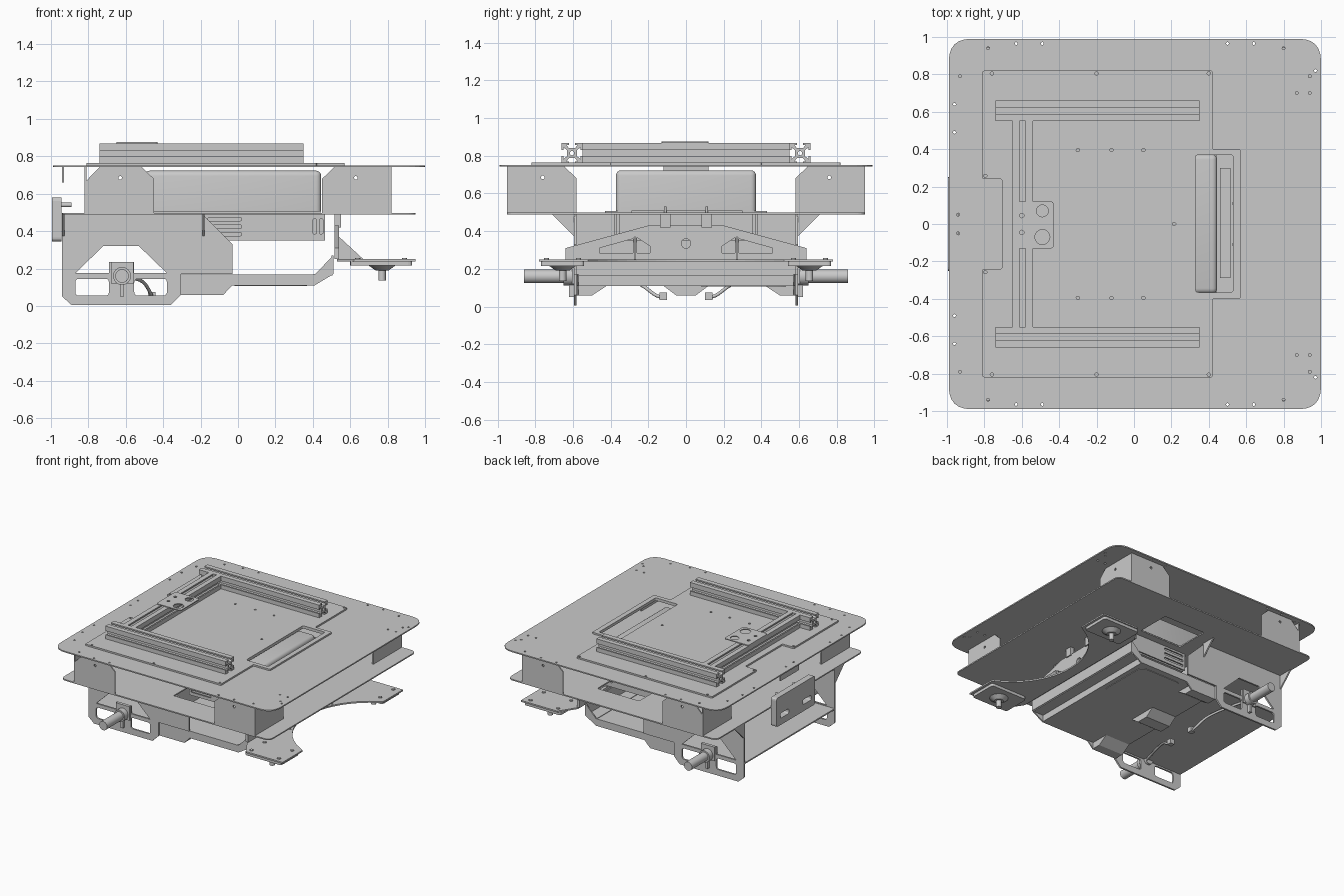
import bpy, bmesh, math
from mathutils import Vector, Matrix

cube = bpy.data.objects.get("Cube")
if cube:
    bpy.data.objects.remove(cube, do_unlink=True)

grey = bpy.data.materials.new("machined_grey")
grey.use_nodes = True
grey.diffuse_color = (0.59, 0.59, 0.59, 1)
grey.node_tree.nodes["Principled BSDF"].inputs["Base Color"].default_value = grey.diffuse_color


def finish(name, bm, smooth=False):
    bmesh.ops.recalc_face_normals(bm, faces=bm.faces)
    mesh = bpy.data.meshes.new(name)
    bm.to_mesh(mesh)
    bm.free()
    mesh.materials.append(grey)
    ob = bpy.data.objects.new(name, mesh)
    bpy.context.collection.objects.link(ob)
    if smooth:
        bpy.ops.object.select_all(action='DESELECT')
        ob.select_set(True)
        bpy.context.view_layer.objects.active = ob
        bpy.ops.object.shade_smooth_by_angle()


def place(axis, u, v, w):
    return {'x': Vector((w, u, v)), 'y': Vector((u, w, v)), 'z': Vector((u, v, w))}[axis]


def plate(name, outline, holes, axis, start, thick):
    """Sheet cut from an outline with holes, extruded along an axis."""
    bm = bmesh.new()
    for loop in [outline] + list(holes):
        vs = [bm.verts.new(place(axis, u, v, start)) for u, v in loop]
        for i, vert in enumerate(vs):
            bm.edges.new((vert, vs[i - 1]))
    bmesh.ops.triangle_fill(bm, use_beauty=True, edges=bm.edges[:])
    ext = bmesh.ops.extrude_face_region(bm, geom=bm.faces[:])
    moved = [g for g in ext['geom'] if isinstance(g, bmesh.types.BMVert)]
    bmesh.ops.translate(bm, verts=moved, vec=place(axis, 0, 0, thick))
    finish(name, bm)


def rect(u0, u1, v0, v1):
    return [(u0, v0), (u1, v0), (u1, v1), (u0, v1)]


def rounded(points, r, steps=6):
    out = []
    for i, p in enumerate(points):
        p, a, b = Vector(p), Vector(points[i - 1]), Vector(points[(i + 1) % len(points)])
        a, b = p + (a - p).normalized() * r, p + (b - p).normalized() * r
        for k in range(steps + 1):
            t = k / steps
            out.append(tuple(a * (1 - t) ** 2 + p * 2 * t * (1 - t) + b * t * t))
    return out


def circle(u, v, r, n=16):
    return [(u + r * math.cos(i * math.tau / n), v + r * math.sin(i * math.tau / n)) for i in range(n)]


def box(name, x0, x1, y0, y1, z0, z1, bevel=0):
    bm = bmesh.new()
    size = Matrix.Diagonal((x1 - x0, y1 - y0, z1 - z0, 1))
    mid = Matrix.Translation(((x0 + x1) / 2, (y0 + y1) / 2, (z0 + z1) / 2))
    bmesh.ops.create_cube(bm, size=1, matrix=mid @ size)
    if bevel:
        upper = [e for e in bm.edges if max(v.co.z for v in e.verts) > (z0 + z1) / 2]
        bmesh.ops.bevel(bm, geom=upper, offset=bevel, segments=4, profile=0.5, affect='EDGES')
    finish(name, bm, bool(bevel))


def rod(name, axis, u, v, w0, w1, r0, r1=None):
    bm = bmesh.new()
    rings = [[bm.verts.new(place(axis, a, b, w)) for a, b in circle(u, v, r, 24)]
             for w, r in ((w0, r0), (w1, r1 or r0))]
    for ring in rings:
        bm.faces.new(ring)
    for i in range(24):
        bm.faces.new((rings[0][i - 1], rings[0][i], rings[1][i], rings[1][i - 1]))
    finish(name, bm, True)


# Deck plates
slot = rounded(rect(0.33, 0.53, -0.365, 0.37), 0.015)
bolts = [(x, s * y) for s in (1, -1) for x, y in
         ((-0.78, 0.94), (-0.63, 0.965), (-0.49, 0.965), (0.5, 0.965), (0.64, 0.965), (0.8, 0.94),
          (0.87, 0.7), (0.94, 0.7), (0.94, 0.79), (0.97, 0.82), (-0.93, 0.79), (-0.96, 0.64),
          (-0.96, 0.49), (-0.94, 0.05))]
plate("top_deck", rounded(rect(-0.99, 1, -0.99, 0.99), 0.12),
      [slot] + [circle(x, y, 0.008, 8) for x, y in bolts], 'z', 0.742, 0.01)
outline = [(-0.81, -0.82), (0.42, -0.82), (0.42, -0.4), (0.57, -0.4), (0.57, 0.4), (0.42, 0.4),
           (0.42, 0.82), (-0.81, 0.82), (-0.81, 0.24), (-0.705, 0.24), (-0.705, -0.24), (-0.81, -0.24)]
screws = [(x, s * y) for s in (1, -1) for x, y in
          ((-0.76, 0.805), (-0.2, 0.805), (0.4, 0.805), (-0.3, 0.395), (-0.12, 0.395), (0.05, 0.395),
           (-0.795, 0.257))] + [(0.215, 0)]
plate("upper_mounting_plate", rounded(outline, 0.01, 3),
      [slot] + [circle(x, y, 0.009, 10) for x, y in screws], 'z', 0.752, 0.013)
windows = [rounded(rect(-0.08, 0.3, *sorted((s * 0.44, s * 0.72))), 0.01) for s in (1, -1)]
plate("lower_deck", rounded(rect(-0.94, 0.95, -0.95, 0.95), 0.05), windows, 'z', 0.488, 0.01)

# Slotted extrusion frame
side = [(-0.055, 0.055), (-0.016, 0.055), (-0.016, 0.044), (-0.03, 0.044), (-0.016, 0.026),
        (0.016, 0.026), (0.03, 0.044), (0.016, 0.044), (0.016, 0.055)]


def extrusion(name, axis, u, w0, w1):
    profile = []
    for k in range(4):
        for a, b in side:
            for _ in range(k):
                a, b = b, -a
            profile.append((u + a, 0.814 + b))
    plate(name, profile, [circle(u, 0.814, 0.012, 12)], axis, w0, w1 - w0)


for s in (1, -1):
    extrusion("long_rail", 'x', s * 0.605, -0.74, 0.35)
extrusion("cross_rail", 'y', -0.595, -0.55, 0.55)
plate("sensor_plate", rounded(rect(-0.65, -0.43, -0.13, 0.12), 0.015),
      [circle(-0.49, -0.07, 0.04), circle(-0.49, 0.07, 0.032), circle(-0.6, 0.045, 0.012),
       circle(-0.6, -0.045, 0.012)], 'z', 0.869, 0.007)

# Corner brackets between the decks
for sx in (1, -1):
    for sy in (1, -1):
        for axis, edge, face in (('y', sx * 0.82, sy * 0.945), ('x', sy * 0.95, sx * 0.815)):
            d = math.copysign(1, edge)
            end = edge - d * 0.37
            shape = [(edge, 0.498), (edge, 0.742), (end + d * 0.065, 0.742), (end, 0.68), (end, 0.498)]
            if edge == -0.82:
                shape[1:2] = [(edge, 0.66), (-0.74, 0.742)]
            plate("corner_bracket", shape, [circle(edge - d * 0.19, 0.685, 0.01, 10)], axis, face - 0.005, 0.01)
box("deck_flange", -0.94, -0.93, -0.12, 0.12, 0.66, 0.742)

# Battery and its hanging tray
box("battery", -0.5, 0.445, -0.372, 0.372, 0.505, 0.723, 0.028)
box("battery_base", -0.52, 0.44, -0.43, 0.43, 0.498, 0.507)
box("battery_stop", 0.46, 0.515, -0.29, 0.3, 0.498, 0.51)
vents = [rounded(rect(-0.16, 0.02, z, z + 0.018), 0.008, 3) for z in (0.375, 0.415, 0.455)]
vents += [rounded(rect(x, x + 0.02, 0.385, 0.465), 0.009, 3) for x in (0.4, 0.435)]
for s in (1, -1):
    plate("tray_side", rect(-0.18, 0.465, 0.35, 0.49), vents, 'y', s * 0.375 - 0.005, 0.01)
box("tray_core", -0.18, 0.465, -0.355, 0.355, 0.35, 0.488)

# Drive frame with its axles
frame = [(-0.94, 0.49), (-0.94, 0.05), (-0.89, 0.005), (-0.36, 0.005), (-0.305, 0.06),
         (-0.305, 0.17), (-0.03, 0.17), (-0.03, 0.33), (-0.19, 0.49)]
arch = [(-0.87, 0.175), (-0.72, 0.32), (-0.53, 0.32), (-0.38, 0.175), (-0.555, 0.175),
        (-0.555, 0.235), (-0.69, 0.235), (-0.69, 0.175)]
cuts = [arch] + [rounded(rect(a, b, 0.055, 0.145), 0.02, 3) for a, b in ((-0.87, -0.69), (-0.555, -0.38))]
beam_side = [(-0.305, 0.168), (-0.305, 0.058), (-0.08, 0.058), (-0.03, 0.11), (0.41, 0.11),
             (0.51, 0.17), (0.51, 0.27), (0.41, 0.168)]
for s in (1, -1):
    plate("drive_side_plate", frame, cuts, 'y', s * 0.587 - 0.007, 0.014)
    plate("pan_side", beam_side, [], 'y', s * 0.575 - 0.005, 0.01)
    rod("drive_axle", 'y', -0.62, 0.16, s * 0.56, s * 0.86, 0.036)
    rod("axle_collar", 'y', -0.62, 0.16, s * 0.59, s * 0.65, 0.048)
    box("axle_clamp", -0.68, -0.56, *sorted((s * 0.59, s * 0.605)), 0.12, 0.235)
    box("axle_key", -0.63, -0.61, *sorted((s * 0.595, s * 0.62)), 0.05, 0.12)
    for x in (-0.94, -0.19):
        gusset = [(s * 0.59, 0.49), (s * 0.71, 0.49), (s * 0.59, 0.37)]
        plate("side_gusset", gusset, [], 'x', x, 0.012)
    # Cables under the frame
    curve = bpy.data.curves.new("motor_cable", 'CURVE')
    curve.dimensions = '3D'
    curve.bevel_depth = 0.009
    line = curve.splines.new('NURBS')
    path = [(-0.6, 0.58, 0.15), (-0.52, 0.3, 0.15), (-0.48, 0.2, 0.1), (-0.46, 0.16, 0.05), (-0.46, 0.12, 0.05)]
    line.points.add(len(path) - 1)
    line.use_endpoint_u = True
    for pt, (x, y, z) in zip(line.points, path):
        pt.co = (x, s * y, z, 1)
    curve.materials.append(grey)
    bpy.context.collection.objects.link(bpy.data.objects.new("motor_cable", curve))
    box("cable_plug", -0.48, -0.44, s * 0.12 - 0.02, s * 0.12 + 0.02, 0.035, 0.075)

# Floor pan, its keels and the walls above it
box("floor_pan", -0.305, 0.41, -0.575, 0.575, 0.11, 0.168)
box("drive_floor", -0.94, -0.305, -0.585, 0.585, 0.157, 0.168)
box("cross_wall", -0.315, -0.305, -0.585, 0.585, 0.168, 0.49)
box("pan_front_wall", 0.5, 0.51, -0.575, 0.575, 0.17, 0.27)
box("pan_shelf", 0.4, 0.505, -0.575, 0.575, 0.163, 0.172)
plate("centre_keel", [(-0.12, 0.11), (-0.05, 0.058), (0.05, 0.058), (0.12, 0.11)], [], 'x', -0.305, 0.225)
for s in (1, -1):
    plate("side_keel", [(s * 0.42, 0.11), (s * 0.5, 0.058), (s * 0.575, 0.058), (s * 0.575, 0.11)],
          [], 'x', -0.305, 0.225)
plate("access_panel", rounded(rect(-0.02, 0.37, 0.08, 0.53), 0.06), [], 'z', 0.106, 0.005)

# Front caster carrier
beam = [(-0.64, 0.25), (0.64, 0.25), (0.64, 0.31), (0.2, 0.43), (-0.2, 0.43), (-0.64, 0.31)]
openings = [circle(0, 0.335, 0.025)]
for s in (1, -1):
    openings.append([(s * 0.19, 0.285), (s * 0.26, 0.285), (s * 0.26, 0.365), (s * 0.19, 0.32)])
    openings.append([(s * 0.28, 0.285), (s * 0.46, 0.285), (s * 0.46, 0.31), (s * 0.28, 0.36)])
plate("carrier_beam", beam, openings, 'x', 0.515, 0.025)
arc = [(1.195 - math.sqrt(0.575 ** 2 - (i * 0.052) ** 2), i * 0.052) for i in range(-10, 11)]
foot = [(0.53, 0.64), (0.53, -0.64), (0.62, -0.78), (0.95, -0.78)] + arc + [(0.95, 0.78), (0.62, 0.78)]
plate("caster_carrier", foot, [], 'z', 0.238, 0.012)
for s in (1, -1):
    plate("carrier_gusset", [(0.54, 0.25), (0.67, 0.25), (0.54, 0.37)], [], 'y', s * 0.27 - 0.005, 0.01)
    box("carrier_hanger", 0.515, 0.55, s * 0.11 - 0.027, s * 0.11 + 0.027, 0.42, 0.49)
    rod("hanger_pin", 'z', 0.53, s * 0.11, 0.49, 0.53, 0.007)
    pad = rounded(rect(0.6, 0.93, *sorted((s * 0.54, s * 0.77))), 0.02, 3)
    plate("caster_pad", pad, [], 'z', 0.215, 0.025)
    rod("caster_cone", 'z', 0.77, s * 0.655, 0.19, 0.215, 0.035, 0.07)
    rod("caster_stem", 'z', 0.77, s * 0.655, 0.135, 0.195, 0.02)
    for x in (0.64, 0.89):
        for y in (0.57, 0.74):
            rod("caster_bolt", 'z', x, s * y, 0.25, 0.257, 0.014)

# Rear docking panel
ports = [rounded(rect(*sorted((s * 0.09, s * 0.2)), 0.4, 0.44), 0.015, 3) for s in (1, -1)]
plate("docking_panel", rounded(rect(-0.25, 0.25, 0.345, 0.58), 0.02, 3), ports, 'x', -0.995, 0.05)
for s in (1, -1):
    rod("docking_pin", 'x', s * 0.11, 0.54, -0.97, -0.89, 0.012)
